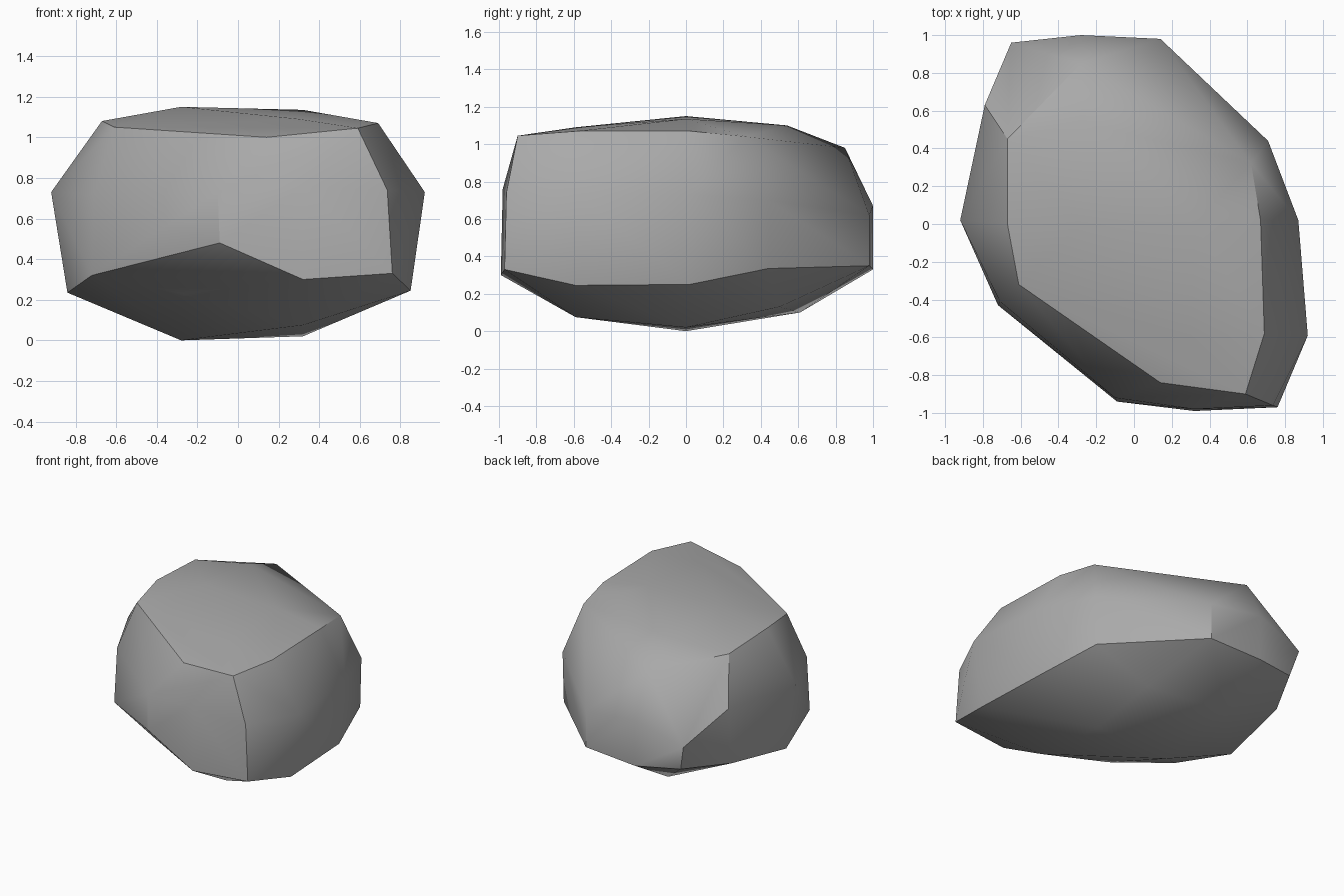
import bpy
import bmesh
import math

default_cube = bpy.data.objects.get("Cube")
if default_cube:
    bpy.data.objects.remove(default_cube, do_unlink=True)


def make_material(name, colour):
    material = bpy.data.materials.new(name)
    material.use_nodes = True
    material.diffuse_color = colour
    material.node_tree.nodes["Principled BSDF"].inputs["Base Color"].default_value = colour
    return material


def hull_object(name, points, material):
    """Wrap a chiselled boulder surface around its corner points."""
    mesh = bpy.data.meshes.new(name)
    bm = bmesh.new()
    for point in points:
        bm.verts.new(point)
    result = bmesh.ops.convex_hull(bm, input=bm.verts)
    inside = [v for v in result["geom_interior"] if isinstance(v, bmesh.types.BMVert)]
    bmesh.ops.delete(bm, geom=inside, context="VERTS")
    bmesh.ops.recalc_face_normals(bm, faces=bm.faces)
    bm.to_mesh(mesh)
    bm.free()
    mesh.materials.append(material)
    obj = bpy.data.objects.new(name, mesh)
    bpy.context.collection.objects.link(obj)
    return obj


# Crown: the gently domed upper facet and its rim
crown = [
    (-.28, 0, 1.15), (.32, 0, 1.135), (.3, -.59, 1.09), (-.28, .54, 1.1),
    (-.67, .45, 1.06), (-.67, 0, 1.08), (-.61, -.32, 1.05), (.14, -.84, 1),
    (.59, -.9, 1.045), (.69, -.58, 1.07), (.67, .02, 1.07), (.62, .32, 1.04),
    (-.28, .85, .98),
]

# Flank: side corners, each with an upper and a lower height
flank = [
    (.76, -.97, .33), (.735, -.96, .74), (.32, -.99, .3), (.32, -.98, .76),
    (-.09, -.94, .48), (-.1, -.92, .73), (-.72, -.43, .32), (-.71, -.41, .72),
    (-.92, .02, .73), (-.84, .02, .235), (-.79, .63, .75), (-.78, .57, .32),
    (-.65, .96, .55), (-.6, .92, .36), (-.28, 1, .67), (-.28, 1, .33),
    (.14, .98, .62), (.14, .98, .35), (.71, .44, .7), (.7, .44, .335),
    (.87, .02, .73), (.82, .02, .25), (.92, -.59, .73), (.85, -.59, .245),
]

# Underside: the shallow keel the boulder rests on
underside = [
    (-.28, 0, 0), (.32, 0, .02), (.32, -.59, .075), (-.28, .61, .1),
    (.3, .5, .13), (-.27, -.59, .23),
]

stone = make_material("grey stone", (.4, .4, .4, 1))
boulder = hull_object("boulder", crown + flank + underside, stone)

# Soft shading inside each facet, crisp edges between facets
bpy.ops.object.select_all(action="DESELECT")
boulder.select_set(True)
bpy.context.view_layer.objects.active = boulder
bpy.ops.object.shade_smooth_by_angle(angle=math.radians(30))
